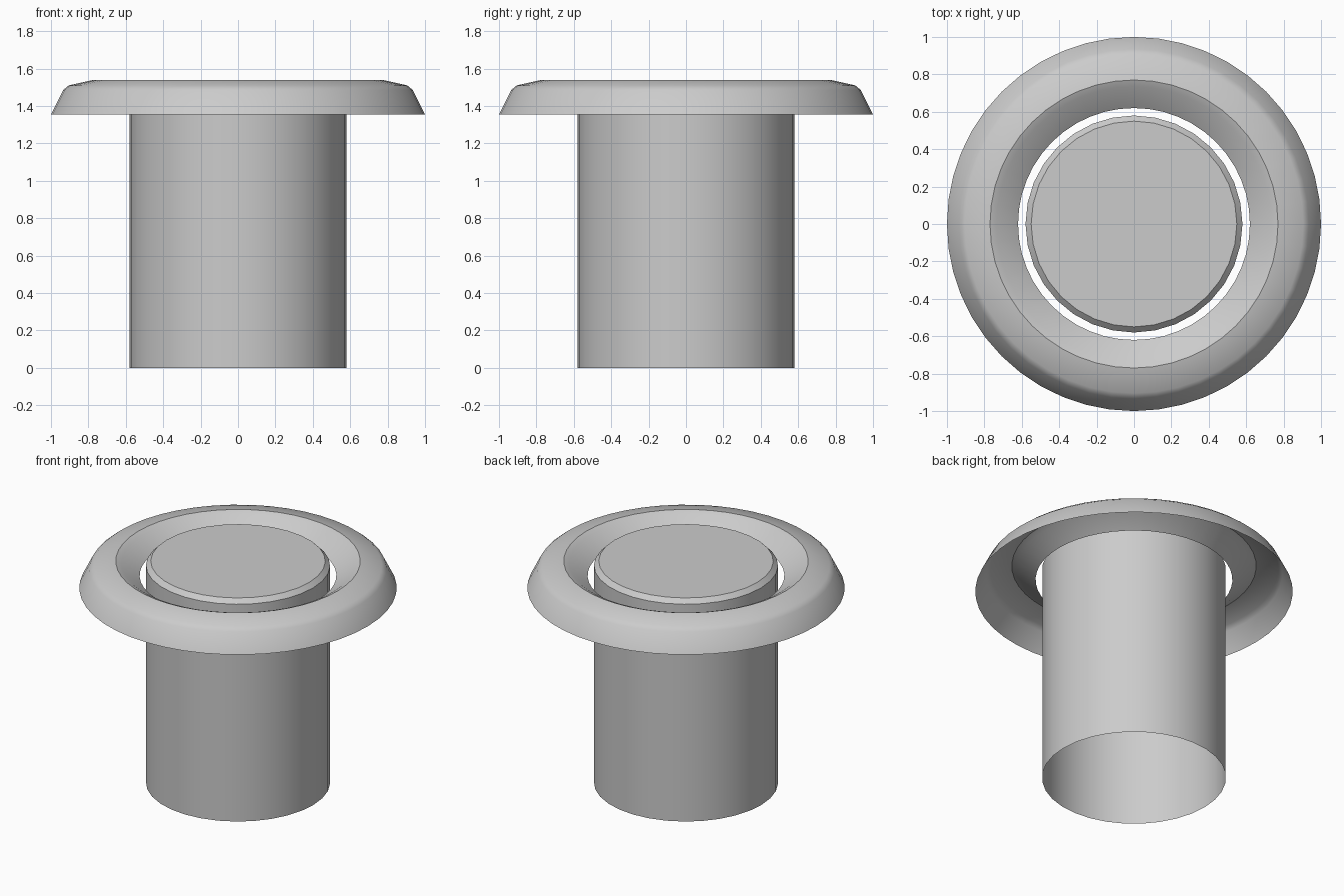
import bpy, bmesh, math

if "Cube" in bpy.data.objects:
    bpy.data.objects.remove(bpy.data.objects["Cube"])


def lathe(name, profile, sides, cap_top=False):
    """Revolve (radius, z) points around z; surface stays an open shell."""
    bm = bmesh.new()
    rings = []
    for r, z in profile:
        rings.append([bm.verts.new((r * math.cos(2 * math.pi * i / sides),
                                    r * math.sin(2 * math.pi * i / sides), z))
                      for i in range(sides)])
    for a, b in zip(rings, rings[1:]):
        for i in range(sides):
            j = (i + 1) % sides
            bm.faces.new((a[i], a[j], b[j], b[i]))
    if cap_top:
        bm.faces.new(rings[-1])
    mesh = bpy.data.meshes.new(name)
    bm.to_mesh(mesh)
    bm.free()
    obj = bpy.data.objects.new(name, mesh)
    bpy.context.collection.objects.link(obj)
    bpy.ops.object.select_all(action='DESELECT')
    obj.select_set(True)
    bpy.context.view_layer.objects.active = obj
    bpy.ops.object.shade_smooth_by_angle(angle=math.radians(30))
    return obj


# Plunger: open-bottomed tube with a chamfered flat top
lathe("button_plunger", [(0.58, 0), (0.58, 1.51), (0.55, 1.54)], 32, cap_top=True)

# Collar: hollow flared rim sloping down into the centre hole
lathe("collar_ring", [(1.0, 1.355), (0.935, 1.485), (0.905, 1.51), (0.77, 1.54),
                      (0.735, 1.525), (0.62, 1.44)], 48)
